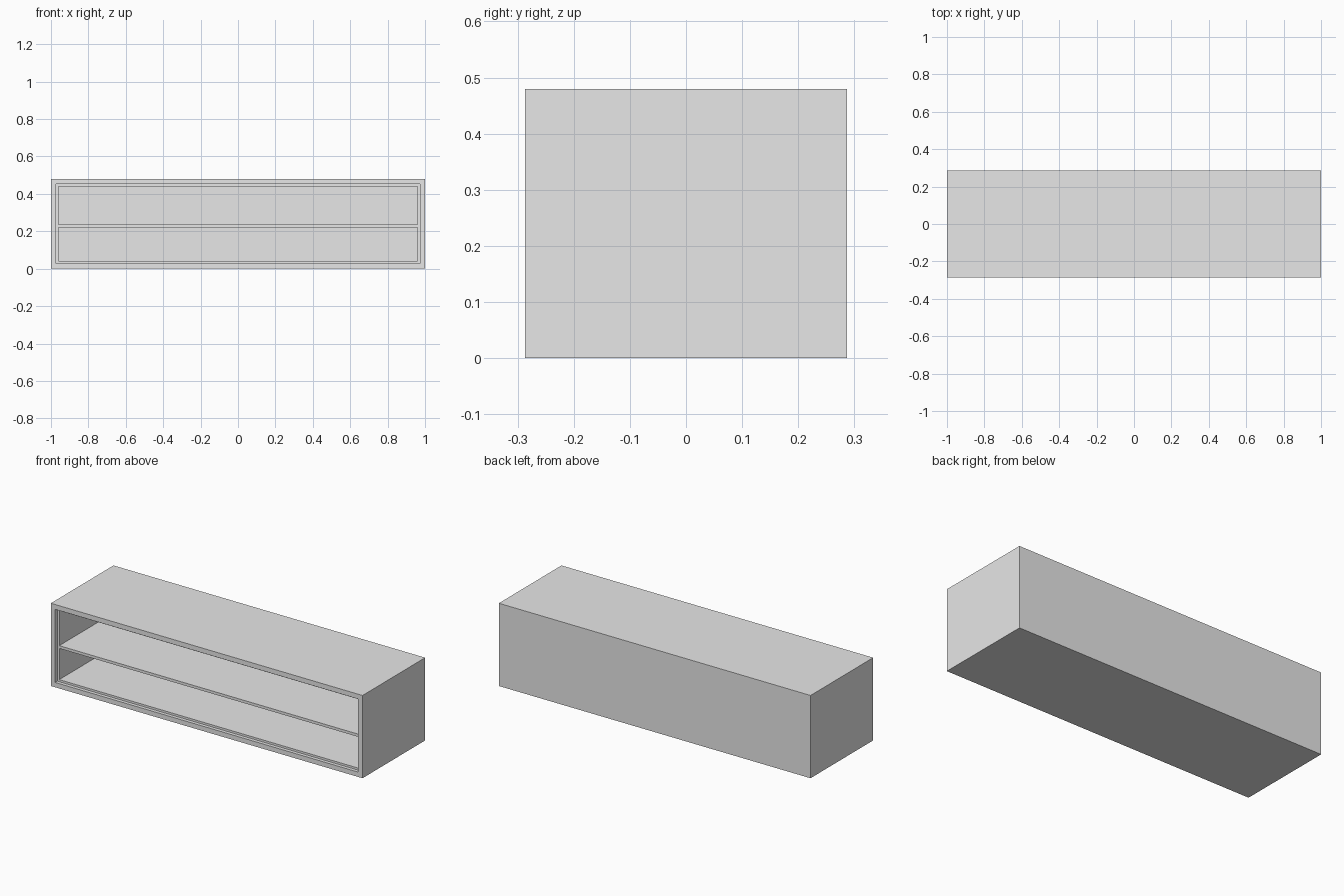
import bpy, bmesh
from mathutils import Vector

cube = bpy.data.objects.get("Cube")
if cube:
    bpy.data.objects.remove(cube, do_unlink=True)

WIDTH, DEPTH, HEIGHT = 2.0, 0.574, 0.48
FRAME = 0.028       # outer frame thickness
LIP = 0.012         # width of the recessed inner lip
RECESS = 0.02       # how far the lip sits behind the frame
BACK = 0.02         # back panel thickness
SHELF_Z, SHELF_T = 0.229, 0.016

grey = bpy.data.materials.new("plain grey")
grey.use_nodes = True
grey.diffuse_color = (0.8, 0.8, 0.8, 1)
grey.node_tree.nodes["Principled BSDF"].inputs["Base Color"].default_value = (0.8, 0.8, 0.8, 1)


def box(bm, size, centre):
    verts = bmesh.ops.create_cube(bm, size=1)["verts"]
    bmesh.ops.scale(bm, vec=size, verts=verts)
    bmesh.ops.translate(bm, vec=centre, verts=verts)


def finish(bm, name):
    bmesh.ops.recalc_face_normals(bm, faces=bm.faces)
    mesh = bpy.data.meshes.new(name)
    bm.to_mesh(mesh)
    bm.free()
    mesh.materials.append(grey)
    obj = bpy.data.objects.new(name, mesh)
    bpy.context.collection.objects.link(obj)
    return obj


def sink(bm, face, border, depth):
    """Inset a front face, then push it straight back; returns the sunken face."""
    bmesh.ops.inset_region(bm, faces=[face], thickness=border, use_even_offset=True)
    result = bmesh.ops.extrude_discrete_faces(bm, faces=[face])
    inner = result["faces"][0]
    bmesh.ops.translate(bm, vec=Vector((0, depth, 0)), verts=inner.verts)
    return inner


# Cabinet body: frame, recessed lip, then the deep open cavity
bm = bmesh.new()
box(bm, (WIDTH, DEPTH, HEIGHT), (0, 0, HEIGHT / 2))
bm.normal_update()
front = min(bm.faces, key=lambda f: f.normal.y)
lip = sink(bm, front, FRAME, RECESS)
sink(bm, lip, LIP, DEPTH - RECESS - BACK)
finish(bm, "cabinet_body")

# Middle shelf, flush with the lip and running to the back panel
bm = bmesh.new()
shelf_width = WIDTH - 2 * (FRAME + LIP)
shelf_depth = DEPTH - RECESS - BACK
box(bm, (shelf_width, shelf_depth, SHELF_T), (0, (RECESS - BACK) / 2, SHELF_Z))
finish(bm, "middle_shelf")
